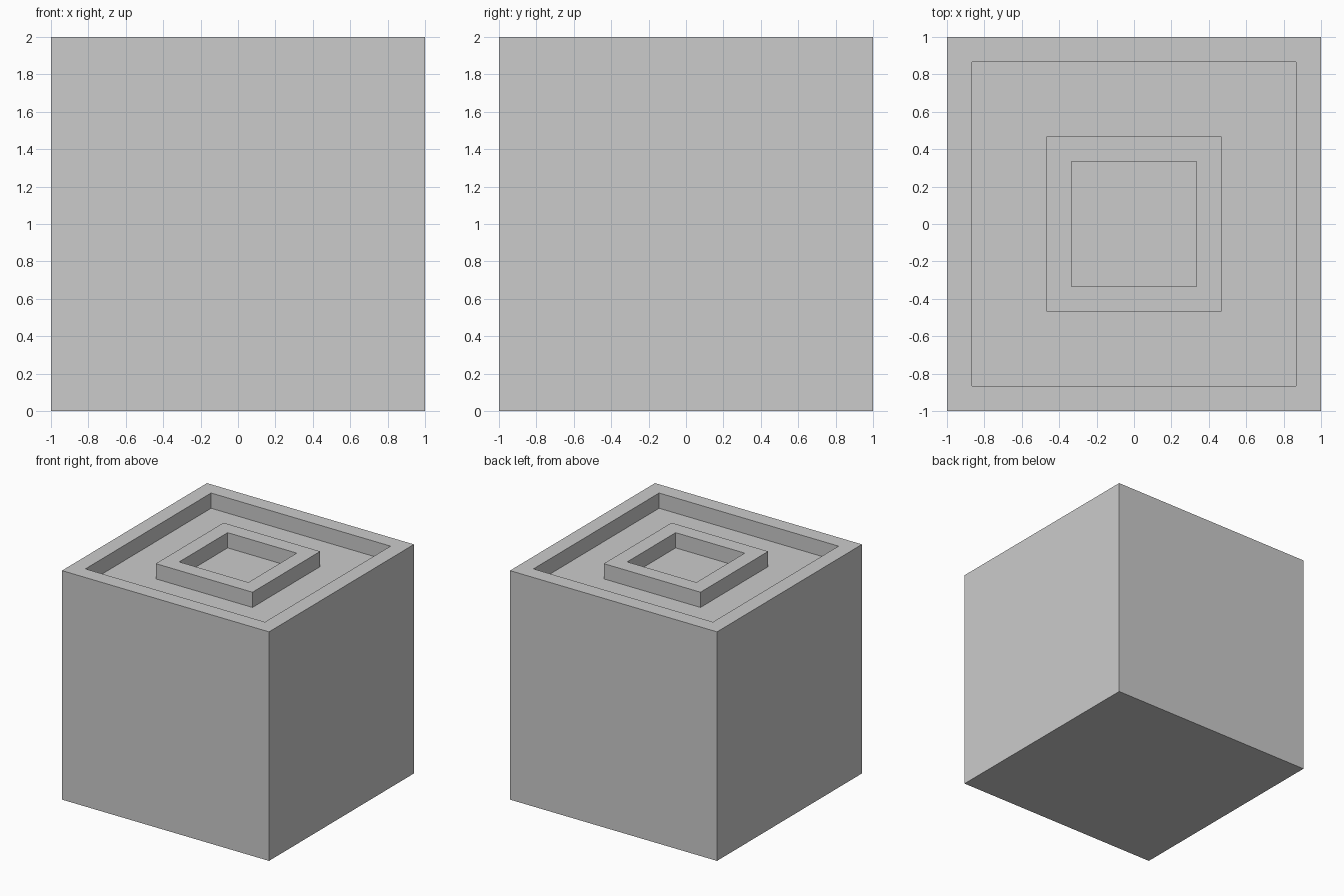
import bpy
import bmesh

cube = bpy.data.objects.get("Cube")
if cube:
    bpy.data.objects.remove(cube, do_unlink=True)

HEIGHT = 2.0
RECESS = 0.133   # depth of the sunken areas

grey = bpy.data.materials.new("light grey")
grey.use_nodes = True
grey.diffuse_color = (0.6, 0.6, 0.6, 1)
grey.node_tree.nodes["Principled BSDF"].inputs["Base Color"].default_value = grey.diffuse_color

# Solid block
bm = bmesh.new()
bmesh.ops.create_cube(bm, size=HEIGHT)
bmesh.ops.translate(bm, verts=bm.verts, vec=(0, 0, HEIGHT / 2))
bm.faces.ensure_lookup_table()
top = max(bm.faces, key=lambda f: f.calc_center_median().z)


def inset_step(face, width, rise):
    """Inset a face, then raise or sink its centre with vertical walls."""
    bmesh.ops.inset_region(bm, faces=[face], thickness=width, use_even_offset=True)
    if rise:
        bmesh.ops.inset_region(bm, faces=[face], thickness=0, depth=0)
        bmesh.ops.translate(bm, verts=face.verts, vec=(0, 0, rise))


# Outer rim and moat, raised square ring, then its sunken centre
inset_step(top, 0.133, -RECESS)
inset_step(top, 0.4, RECESS)
inset_step(top, 0.133, -RECESS)

bmesh.ops.recalc_face_normals(bm, faces=bm.faces)
mesh = bpy.data.meshes.new("recessed_block")
bm.to_mesh(mesh)
bm.free()
mesh.materials.append(grey)
block = bpy.data.objects.new("recessed_block", mesh)
bpy.context.collection.objects.link(block)
